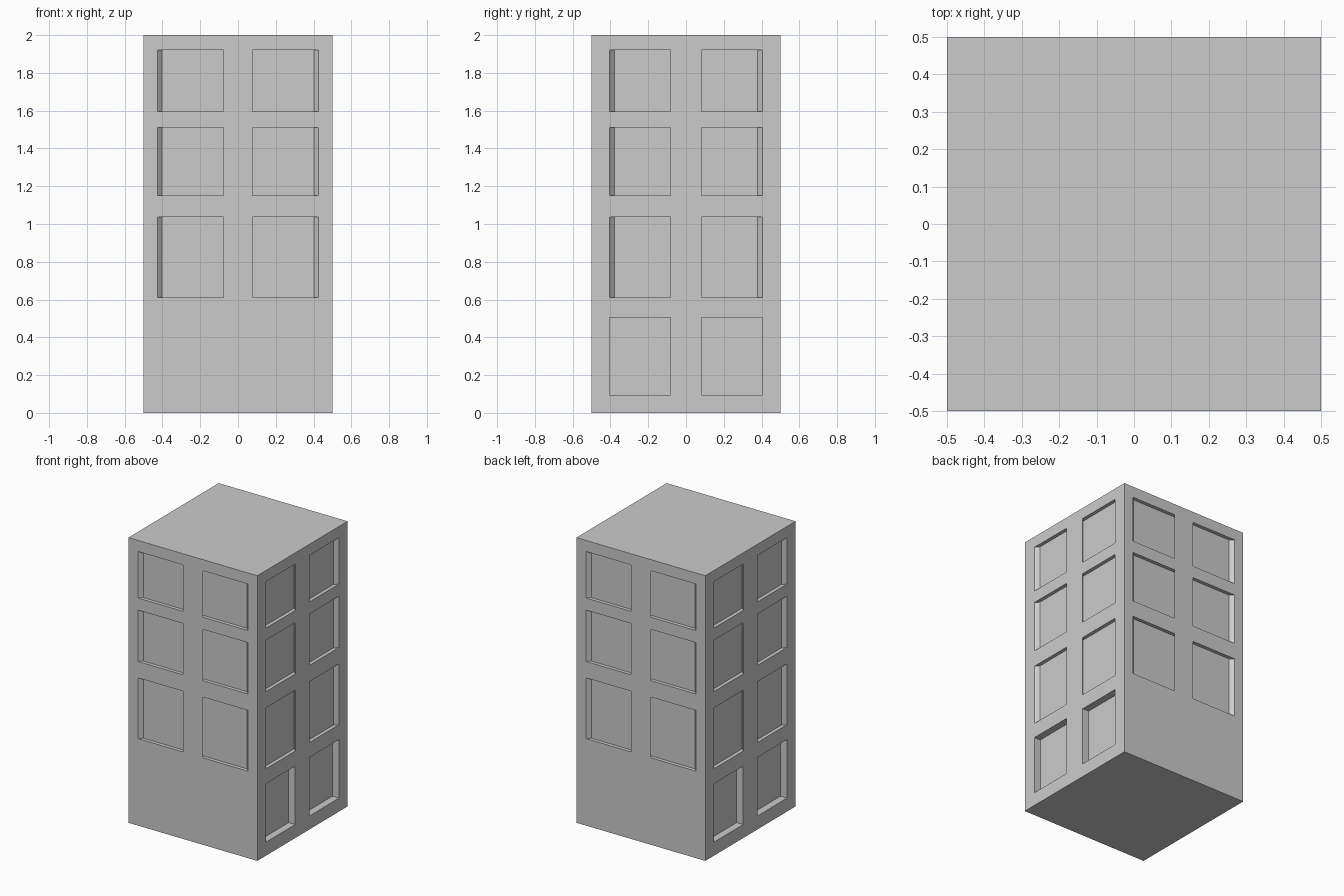
import bpy, bmesh
from math import pi
from mathutils import Vector, Matrix

if "Cube" in bpy.data.objects:
    bpy.data.objects.remove(bpy.data.objects["Cube"])

# Height lines: bottom row, then three upper rows of windows
Z = [0, 0.095, 0.505, 0.61, 1.036, 1.151, 1.511, 1.596, 1.922, 2]
UPPER = (3, 5, 7)
SLANT = 0.025   # upper recesses lean towards the wall centre
DEEP = 0.05     # straight recesses of the bottom row


def add_wall(bm, angle, outer, inner, ground_windows):
    """Wall facing -y, gridded around its windows, turned about z."""
    U = [-0.5, -outer, -inner, inner, outer, 0.5]
    rot = Matrix.Rotation(angle, 3, 'Z')

    def face(points):
        bm.faces.new([bm.verts.new(rot @ Vector(p)) for p in points])

    for i in range(5):
        for j in range(9):
            u0, u1, z0, z1 = U[i], U[i + 1], Z[j], Z[j + 1]
            rim = [(u0, -0.5, z0), (u1, -0.5, z0), (u1, -0.5, z1), (u0, -0.5, z1)]
            upper = j in UPPER
            if i in (1, 3) and (upper or (j == 1 and ground_windows)):
                # Recessed window: pane plus four reveals
                depth = SLANT if upper else DEEP
                shift = (SLANT if i == 1 else -SLANT) if upper else 0
                pane = [(x + shift, y + depth, z) for x, y, z in rim]
                face(pane)
                for k in range(4):
                    n = (k + 1) % 4
                    face([rim[k], rim[n], pane[n], pane[k]])
            else:
                face(rim)


bm = bmesh.new()
for turn in (0, pi):
    add_wall(bm, turn, 0.427, 0.077, False)          # front and back
    add_wall(bm, turn + pi / 2, 0.404, 0.081, True)  # right and left

# Flat roof and base
for z in (0, 2):
    ring = [(-0.5, -0.5), (0.5, -0.5), (0.5, 0.5), (-0.5, 0.5)]
    if z == 0:
        ring.reverse()
    bm.faces.new([bm.verts.new((x, y, z)) for x, y in ring])

# Weld the parts and merge the flat wall cells
bmesh.ops.remove_doubles(bm, verts=bm.verts, dist=1e-4)
bmesh.ops.dissolve_limit(bm, angle_limit=0.01, verts=bm.verts, edges=bm.edges)

mesh = bpy.data.meshes.new("tower_block")
bm.to_mesh(mesh)
bm.free()
bpy.context.collection.objects.link(bpy.data.objects.new("tower_block", mesh))
